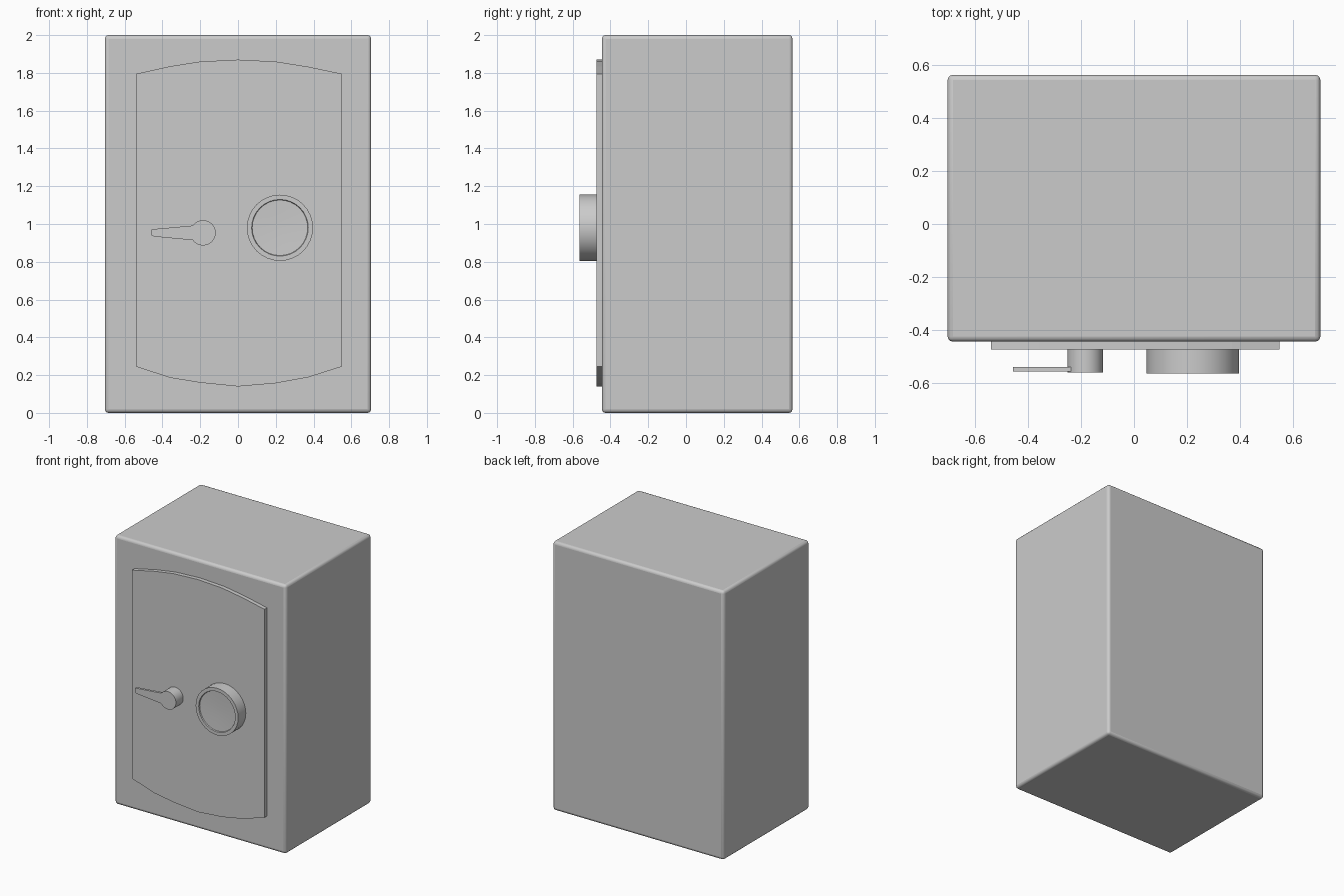
import bpy, bmesh, math

if "Cube" in bpy.data.objects:
    bpy.data.objects.remove(bpy.data.objects["Cube"])


def make_object(name, bm):
    bmesh.ops.recalc_face_normals(bm, faces=bm.faces)
    mesh = bpy.data.meshes.new(name)
    bm.to_mesh(mesh)
    bm.free()
    obj = bpy.data.objects.new(name, mesh)
    bpy.context.collection.objects.link(obj)
    return obj


def smooth(obj, angle=35):
    bpy.ops.object.select_all(action='DESELECT')
    obj.select_set(True)
    bpy.context.view_layer.objects.active = obj
    bpy.ops.object.shade_smooth_by_angle(angle=math.radians(angle))


def slab(name, outline, y_front, y_back):
    """Extrude an (x, z) outline along y."""
    bm = bmesh.new()
    face = bm.faces.new([bm.verts.new((x, y_front, z)) for x, z in outline])
    ext = bmesh.ops.extrude_face_region(bm, geom=[face])
    verts = [v for v in ext["geom"] if isinstance(v, bmesh.types.BMVert)]
    bmesh.ops.translate(bm, verts=verts, vec=(0, y_back - y_front, 0))
    return make_object(name, bm)


def turned(name, cx, cz, profile, sides):
    """Revolve (radius, y) rings about an axis along y; both ends are capped."""
    bm = bmesh.new()
    rings = []
    for r, y in profile:
        rings.append([bm.verts.new((cx + r * math.cos(2 * math.pi * i / sides), y,
                                    cz + r * math.sin(2 * math.pi * i / sides)))
                      for i in range(sides)])
    for a, b in zip(rings, rings[1:]):
        for i in range(sides):
            j = (i + 1) % sides
            bm.faces.new((a[i], a[j], b[j], b[i]))
    bm.faces.new(rings[0])
    bm.faces.new(rings[-1])
    obj = make_object(name, bm)
    smooth(obj)
    return obj


# Safe body with rounded edges
body = slab("body", [(-0.705, 0), (0.705, 0), (0.705, 2), (-0.705, 2)], -0.445, 0.564)
bevel = body.modifiers.new("rounded_edges", 'BEVEL')
bevel.width = 0.02
bevel.segments = 3
smooth(body)

# Raised door panel, bowed at top and bottom
top = [(0.55, 1.795), (0.37, 1.833), (0.2, 1.86), (0, 1.87),
       (-0.2, 1.86), (-0.36, 1.835), (-0.54, 1.795)]
bottom = [(-0.54, 0.245), (-0.36, 0.186), (-0.2, 0.16), (0, 0.14),
          (0.2, 0.157), (0.37, 0.188), (0.55, 0.245)]
slab("door", top + bottom, -0.475, -0.43)

# Combination dial with a raised rim around a shallow dished face
turned("dial", 0.222, 0.98,
       [(0.175, -0.465), (0.175, -0.565), (0.15, -0.565),
        (0.147, -0.557), (0.08, -0.554), (0.01, -0.553)], 32)

# Handle hub and tapered lever
turned("handle_hub", -0.185, 0.953, [(0.067, -0.465), (0.067, -0.561)], 24)
slab("handle_lever", [(-0.457, 0.972), (-0.457, 0.938), (-0.44, 0.933), (-0.235, 0.914),
                      (-0.185, 0.914), (-0.185, 0.992), (-0.235, 0.992)], -0.558, -0.540)
